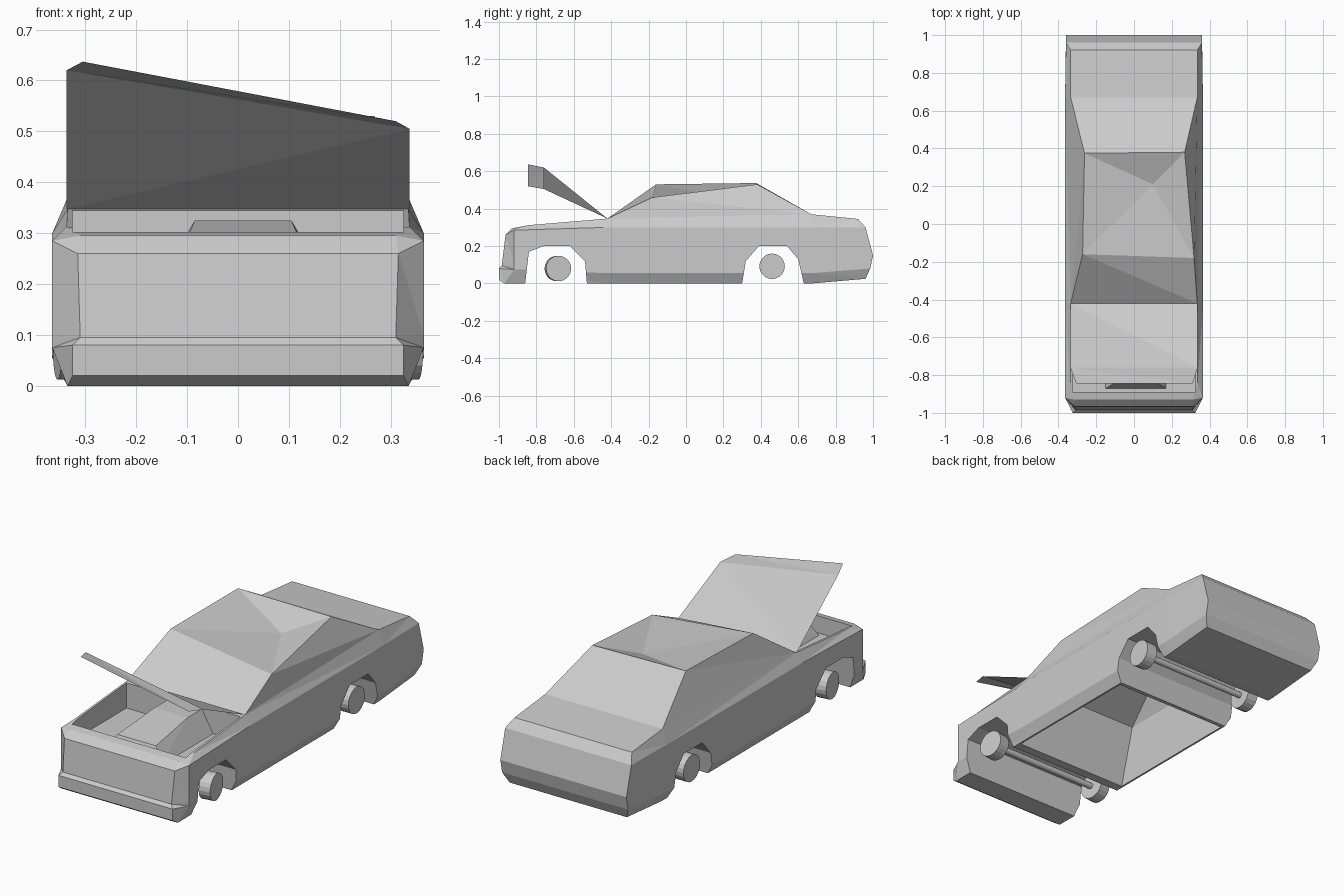
import bpy, bmesh
from math import radians
from mathutils import Matrix, Vector

if "Cube" in bpy.data.objects:
    bpy.data.objects.remove(bpy.data.objects["Cube"])

paint = bpy.data.materials.new("plain_grey")
paint.use_nodes = True
GREY = (0.6, 0.6, 0.6, 1)
paint.diffuse_color = GREY
paint.node_tree.nodes["Principled BSDF"].inputs["Base Color"].default_value = GREY


def finish(name, bm, recalc=True):
    if recalc:
        bmesh.ops.recalc_face_normals(bm, faces=bm.faces)
    mesh = bpy.data.meshes.new(name)
    bm.to_mesh(mesh)
    bm.free()
    mesh.materials.append(paint)
    obj = bpy.data.objects.new(name, mesh)
    bpy.context.collection.objects.link(obj)
    return obj


def hull(name, points):
    bm = bmesh.new()
    for p in points:
        bm.verts.new(p)
    bmesh.ops.convex_hull(bm, input=bm.verts)
    return finish(name, bm)


def mirrored(points):
    return [(s * x, y, z) for x, y, z in points for s in (1, -1)]


def tube(name, radius, x0, x1, y, z, sides, turn=0):
    bm = bmesh.new()
    place = (Matrix.Translation(((x0 + x1) / 2, y, z)) @ Matrix.Rotation(radians(turn), 4, "Z")
             @ Matrix.Rotation(radians(90), 4, "Y"))
    bmesh.ops.create_cone(bm, cap_ends=True, segments=sides, radius1=radius,
                          radius2=radius, depth=abs(x1 - x0), matrix=place)
    return finish(name, bm)


# Body: half sections from nose to tail, each running from the floor up
def middle(y, top):
    return [(.335, y, 0), (.365, y, .055), (.365, y, .15), (.365, y, .3), (.335, y, top)]


sections = [
    [(.325, -1, .02), (.325, -1, .08), (.31, -.985, .095), (.315, -.965, .26), (.31, -.93, .295)],
    [(.335, -.97, 0), (.365, -.92, .075), (.365, -.92, .1), (.365, -.92, .285), (.337, -.84, .312)],
    middle(-.42, .347),
    middle(.67, .37),
    [(.335, .96, .025), (.36, .985, .08), (.36, 1, .15), (.36, .96, .3), (.335, .92, .345)],
]
bm = bmesh.new()
rings = []
for half in sections:
    right = [bm.verts.new(p) for p in half]
    left = [bm.verts.new((-x, y, z)) for x, y, z in half]
    rings.append((right, left))
for i, (a, b) in enumerate(zip(rings, rings[1:])):
    for side in (0, 1):
        for j in range(4):
            bm.faces.new((a[side][j], b[side][j], b[side][j + 1], a[side][j + 1]))
    bm.faces.new((a[0][0], a[1][0], b[1][0], b[0][0]))
    if i != 2:
        bm.faces.new((a[0][4], a[1][4], b[1][4], b[0][4]))
for right, left in (rings[0], rings[-1]):
    for j in range(4):
        bm.faces.new((right[j], right[j + 1], left[j + 1], left[j]))

# Cabin with a dented roof
base = [rings[2][1][4], rings[2][0][4], rings[3][0][4], rings[3][1][4]]
roof = [bm.verts.new(p) for p in ((-.272, -.16, .53), (.318, -.18, .46),
                                  (.268, .38, .53), (-.262, .375, .537))]
dent = bm.verts.new((.1, .21, .465))
for i in range(4):
    k = (i + 1) % 4
    bm.faces.new((base[i], base[k], roof[k], roof[i]))
    bm.faces.new((roof[i], roof[k], dent))
bmesh.ops.triangulate(bm, faces=[f for f in bm.faces if len(f.verts) == 4])
body = finish("body", bm)

# Openings: wheel arches, engine bay and cabin
front_arch = [(-.86, -.1), (-.86, 0), (-.84, .17), (-.76, .2), (-.62, .2), (-.54, .12), (-.53, 0), (-.53, -.1)]
rear_arch = [(.3, -.1), (.3, 0), (.32, .12), (.39, .2), (.54, .2), (.6, .13), (.63, 0), (.63, -.1)]
cutters = [hull("arch_cutter", mirrored([(.5, y, z) for y, z in arch]))
           for arch in (front_arch, rear_arch)]
cutters.append(hull("bay_cutter", mirrored(
    [(.325, y, z) for y in (-.89, -.445) for z in (.215, .5)])))
cutters.append(hull("cabin_cutter", mirrored([
    (.325, -.51, -.1), (.325, .26, -.1), (.325, -.4, .3), (.325, .34, .3),
    (.25, -.13, .44), (.25, .29, .44)])))
for cutter in cutters:
    mod = body.modifiers.new(cutter.name, "BOOLEAN")
    mod.operation = "DIFFERENCE"
    mod.solver = "EXACT"
    mod.object = cutter
graph = bpy.context.evaluated_depsgraph_get()
cut_mesh = bpy.data.meshes.new_from_object(body.evaluated_get(graph))
body.modifiers.clear()
body.data = cut_mesh
body.data.materials.clear()
body.data.materials.append(paint)
for face in body.data.polygons:
    face.material_index = 0
for cutter in cutters:
    bpy.data.objects.remove(cutter)

# Raised, twisted hood with a bent front lip
bm = bmesh.new()
hl, hr, fr, fl, ll, lr = [bm.verts.new(p) for p in (
    (-.337, -.42, .347), (.337, -.42, .347), (.337, -.76, .505),
    (-.337, -.76, .62), (-.305, -.845, .637), (.31, -.845, .52))]
for face in ((hl, hr, fr), (hl, fr, fl), (fl, fr, lr), (fl, lr, ll)):
    bm.faces.new(face)
hood = finish("hood", bm, False)

# Engine block: wide foot, sloping front, narrow top
engine = hull("engine", [(x, y, .215) for x in (-.15, .17) for y in (-.87, -.445)]
              + [(x, -.84, .29) for x in (-.1, .12)]
              + [(x, y, .325) for x in (-.085, .105) for y in (-.56, -.445)])

# Wheels and axles
for name, y, z, turn in (("front", -.685, .08, 8), ("rear", .46, .092, 0)):
    tube(name + "_axle", .016, -.31, .31, y, z, 12)
    for side, s in (("left", 1), ("right", -1)):
        tube(f"{name}_{side}_wheel", .068, s * .295, s * .355, y, z, 20, turn)
